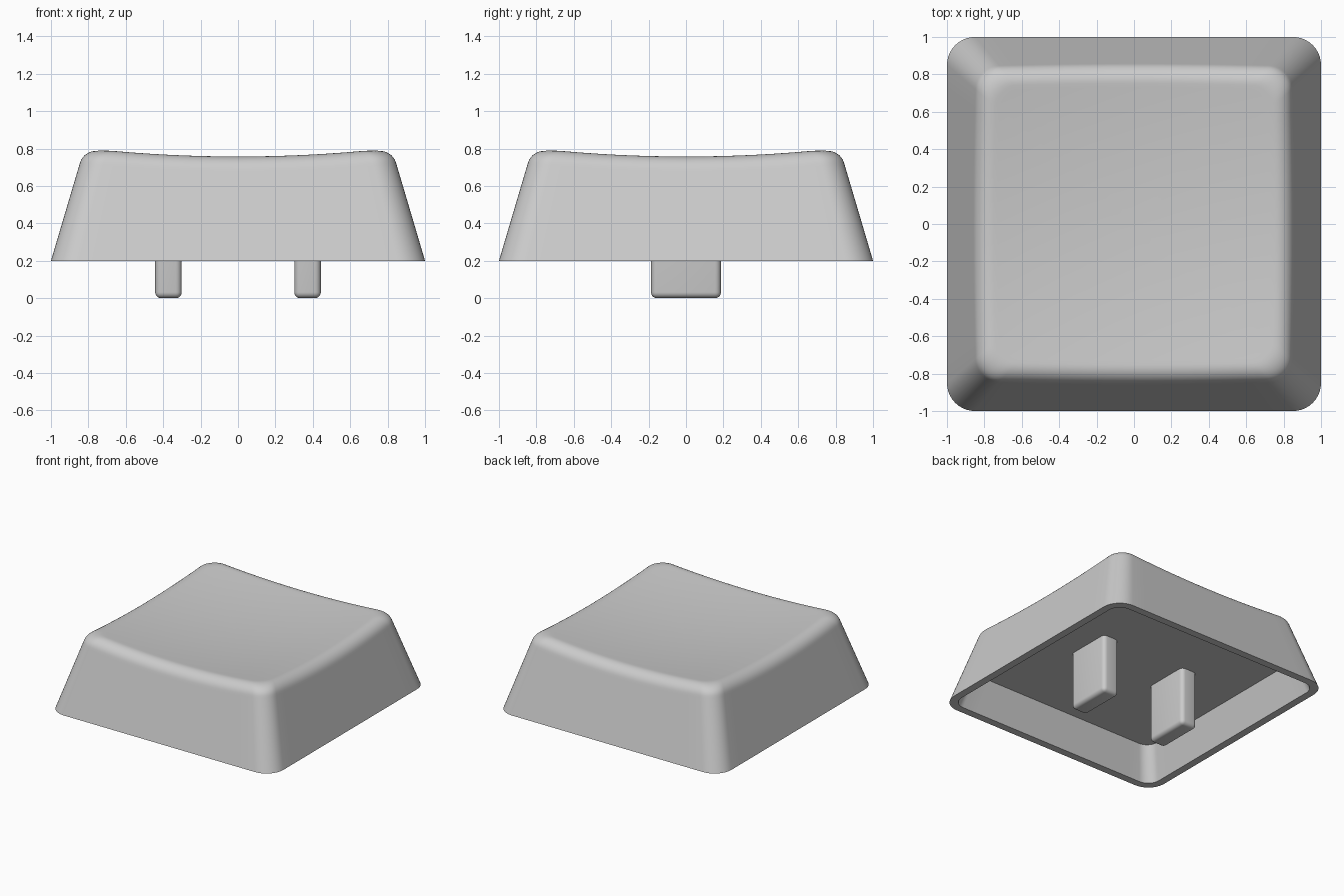
import bpy, bmesh, math
from mathutils import Vector

if "Cube" in bpy.data.objects:
    bpy.data.objects.remove(bpy.data.objects["Cube"])

BASE_Z, CEILING_Z, TAPER = 0.2, 0.465, 0.296

plastic = bpy.data.materials.new("grey_plastic")
plastic.diffuse_color = (0.6, 0.6, 0.6, 1)
plastic.use_nodes = True
plastic.node_tree.nodes["Principled BSDF"].inputs["Base Color"].default_value = plastic.diffuse_color


def rounded_square(half, radius, arc=10, side=14):
    """Outline points, counter-clockwise, with subdivided straight sides."""
    pts = []
    c = half - radius
    for q in range(4):
        a0 = q * math.pi / 2
        centre = Vector((c, c)) if q == 0 else Vector((-c, c)) if q == 1 else \
            Vector((-c, -c)) if q == 2 else Vector((c, -c))
        corner = [centre + radius * Vector((math.cos(a0 + math.pi / 2 * i / arc),
                                            math.sin(a0 + math.pi / 2 * i / arc)))
                  for i in range(arc + 1)]
        along = Vector((-math.sin(a0 + math.pi / 2), math.cos(a0 + math.pi / 2))) 
        direction = Vector((math.cos(a0 + math.pi), math.sin(a0 + math.pi)))
        pts += corner
        pts += [corner[-1] + direction * (2 * c * i / side) for i in range(1, side)]
    return pts


def dish(x, y):
    return 0.717 + 0.07 * (x * x + y * y)


def wall(p, z):
    s = 1 - TAPER * (z - BASE_Z)
    return Vector((p.x * s, p.y * s, z))


def finish(obj):
    obj.data.materials.append(plastic)
    bpy.ops.object.select_all(action='DESELECT')
    obj.select_set(True)
    bpy.context.view_layer.objects.active = obj
    bpy.ops.object.shade_smooth_by_angle(angle=math.radians(30))


def make_object(name, bm):
    bmesh.ops.recalc_face_normals(bm, faces=bm.faces[:])
    mesh = bpy.data.meshes.new(name)
    bm.to_mesh(mesh)
    bm.free()
    obj = bpy.data.objects.new(name, mesh)
    bpy.context.collection.objects.link(obj)
    return obj


# Hollow cap: ceiling, inner wall, rim, outer wall, rounded edge, dished top
outer = rounded_square(1.0, 0.15)
inner = rounded_square(0.94, 0.10)
ROUND, STEPS = 0.08, 8
columns = []
for p, q in zip(outer, inner):
    col = [wall(q, CEILING_Z), wall(q, BASE_Z), wall(p, BASE_Z)]
    z = 0.78
    for _ in range(12):                      # where the wall meets the dish
        s = wall(p, z)
        z = dish(s.x, s.y)
    edge = wall(p, z)
    start = edge + (wall(p, BASE_Z) - edge).normalized() * ROUND
    k = 1 - ROUND / max(abs(edge.x), abs(edge.y))
    end = Vector((edge.x * k, edge.y * k, dish(edge.x * k, edge.y * k)))
    col.append(start.lerp(wall(p, BASE_Z), 0.03))
    for i in range(STEPS + 1):               # conic arc over the edge
        t = i / STEPS
        a, b, c = (1 - t) ** 2, 2 * t * (1 - t) * 0.78, t * t
        col.append((start * a + edge * b + end * c) / (a + b + c))
    for f in (0.97, 0.85, 0.7, 0.55, 0.4, 0.25, 0.12):
        col.append(Vector((end.x * f, end.y * f, dish(end.x * f, end.y * f))))
    columns.append(col)

bm = bmesh.new()
grid = [[bm.verts.new(v) for v in col] for col in columns]
n = len(grid)
for i in range(n):
    a, b = grid[i], grid[(i + 1) % n]
    for j in range(len(a) - 1):
        bm.faces.new((a[j], b[j], b[j + 1], a[j + 1]))
bm.faces.new([col[0] for col in grid])
centre = bm.verts.new((0, 0, dish(0, 0)))
for i in range(n):
    bm.faces.new((grid[i][-1], grid[(i + 1) % n][-1], centre))
finish(make_object("cap", bm))

# Two mounting legs under the ceiling
for name, x in (("left_leg", -0.372), ("right_leg", 0.372)):
    bm = bmesh.new()
    bmesh.ops.create_cube(bm, size=1)
    for v in bm.verts:
        v.co = Vector((x + v.co.x * 0.142, v.co.y * 0.374,
                       (v.co.z + 0.5) * (CEILING_Z + 0.01)))
    edges = [e for e in bm.edges if min(v.co.z for v in e.verts) < 0.01]
    bmesh.ops.bevel(bm, geom=edges, offset=0.032, segments=5, profile=0.5,
                    affect='EDGES')
    finish(make_object(name, bm))
